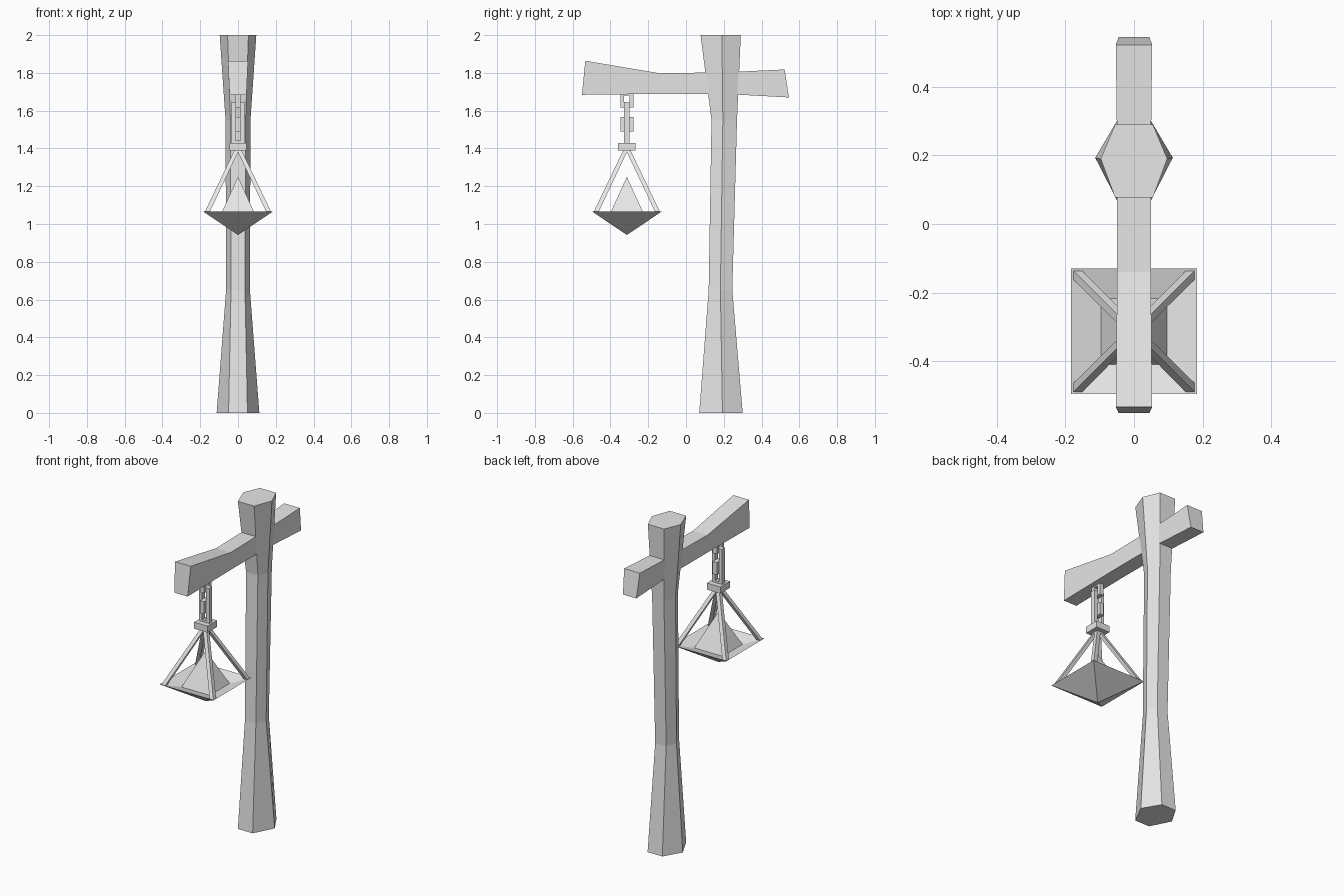
import bpy
import bmesh

cube = bpy.data.objects.get("Cube")
if cube:
    bpy.data.objects.remove(cube, do_unlink=True)

grey = bpy.data.materials.new("plain_grey")
grey.use_nodes = True
grey.diffuse_color = (0.8, 0.8, 0.8, 1)
grey.node_tree.nodes["Principled BSDF"].inputs["Base Color"].default_value = (0.8, 0.8, 0.8, 1)

LAMP_Y = -0.313   # hanging axis of the lantern
RIM_Z = 1.065     # height of the tray rim


def finish(name, bm):
    bmesh.ops.recalc_face_normals(bm, faces=bm.faces)
    mesh = bpy.data.meshes.new(name)
    bm.to_mesh(mesh)
    bm.free()
    mesh.materials.append(grey)
    obj = bpy.data.objects.new(name, mesh)
    bpy.context.collection.objects.link(obj)
    return obj


def loft(name, rings):
    """Skin a list of equal rings and cap both ends."""
    bm = bmesh.new()
    loops = [[bm.verts.new(p) for p in ring] for ring in rings]
    n = len(loops[0])
    for a, b in zip(loops, loops[1:]):
        for i in range(n):
            j = (i + 1) % n
            bm.faces.new((a[i], a[j], b[j], b[i]))
    bm.faces.new(loops[0])
    bm.faces.new(loops[-1])
    return finish(name, bm)


def square(cx, cy, z, half):
    return [(cx + sx * half, cy + sy * half, z)
            for sx, sy in ((-1, -1), (1, -1), (1, 1), (-1, 1))]


def pyramids(name, half, base_z, apexes):
    """One or two pyramid skins that share a square rim."""
    bm = bmesh.new()
    rim = [bm.verts.new(p) for p in square(0, LAMP_Y, base_z, half)]
    for z in apexes:
        tip = bm.verts.new((0, LAMP_Y, z))
        for i in range(4):
            bm.faces.new((rim[i], rim[(i + 1) % 4], tip))
    if len(apexes) == 1:
        bm.faces.new(rim)
    return finish(name, bm)


# Six-sided post: height, side reach, flat half width, front y, side y, back y
post = [
    (0.0, 0.113, 0.05, 0.07, 0.193, 0.30),
    (0.65, 0.063, 0.037, 0.12, 0.182, 0.245),
    (1.55, 0.066, 0.04, 0.135, 0.195, 0.27),
    (2.0, 0.097, 0.055, 0.077, 0.19, 0.29),
]
loft("post", [[(-f, y0, z), (f, y0, z), (r, ym, z), (f, y1, z), (-f, y1, z), (-r, ym, z)]
              for z, r, f, y0, ym, y1 in post])

# Crossbeam: bottom y and z, top y and z, bottom and top half widths
beam = [
    (-0.551, 1.684, -0.533, 1.864, 0.045, 0.053),
    (-0.14, 1.689, -0.14, 1.798, 0.046, 0.049),
    (0.2, 1.689, 0.2, 1.803, 0.046, 0.049),
    (0.545, 1.67, 0.522, 1.818, 0.045, 0.053),
]
loft("crossbeam", [[(-wb, yb, zb), (wb, yb, zb), (wt, yt, zt), (-wt, yt, zt)]
                   for yb, zb, yt, zt, wb, wt in beam])


# Chain of square links, each turned a quarter from the last
def link(name, low, high, along_x):
    half, bar, depth = 0.035, 0.021, 0.014
    bm = bmesh.new()
    rows = []
    for d in (-depth, depth):
        for inset in (0, bar):
            w = half - inset
            corners = ((-w, low + inset), (w, low + inset), (w, high - inset), (-w, high - inset))
            rows.append([bm.verts.new((u, LAMP_Y + d, z) if along_x else (d, LAMP_Y + u, z))
                         for u, z in corners])
    outer0, inner0, outer1, inner1 = rows
    for a, b in ((outer0, inner0), (outer1, inner1), (outer0, outer1), (inner0, inner1)):
        for i in range(4):
            j = (i + 1) % 4
            bm.faces.new((a[i], a[j], b[j], b[i]))
    return finish(name, bm)


spans = [(1.618, 1.70), (1.53, 1.645), (1.49, 1.566), (1.42, 1.53)]
for k, (low, high) in enumerate(spans):
    link(f"chain_link_{k + 1}", low, high, k % 2 == 1)

# Lantern cap
loft("lantern_cap", [square(0, LAMP_Y, z, 0.046) for z in (1.39, 1.43)])

# Four corner struts
for sx, side in ((-1, "right"), (1, "left")):
    for sy, end in ((-1, "front"), (1, "back")):
        loft(f"strut_{end}_{side}",
             [square(sx * 0.164, LAMP_Y + sy * 0.164, RIM_Z - 0.004, 0.013),
              square(sx * 0.005, LAMP_Y + sy * 0.005, 1.395, 0.012)])

# Shallow hollow tray and the pointed flame standing in it
pyramids("lantern_tray", 0.183, RIM_Z, (0.942, 1.01))
pyramids("flame", 0.097, 1.037, (1.25,))
